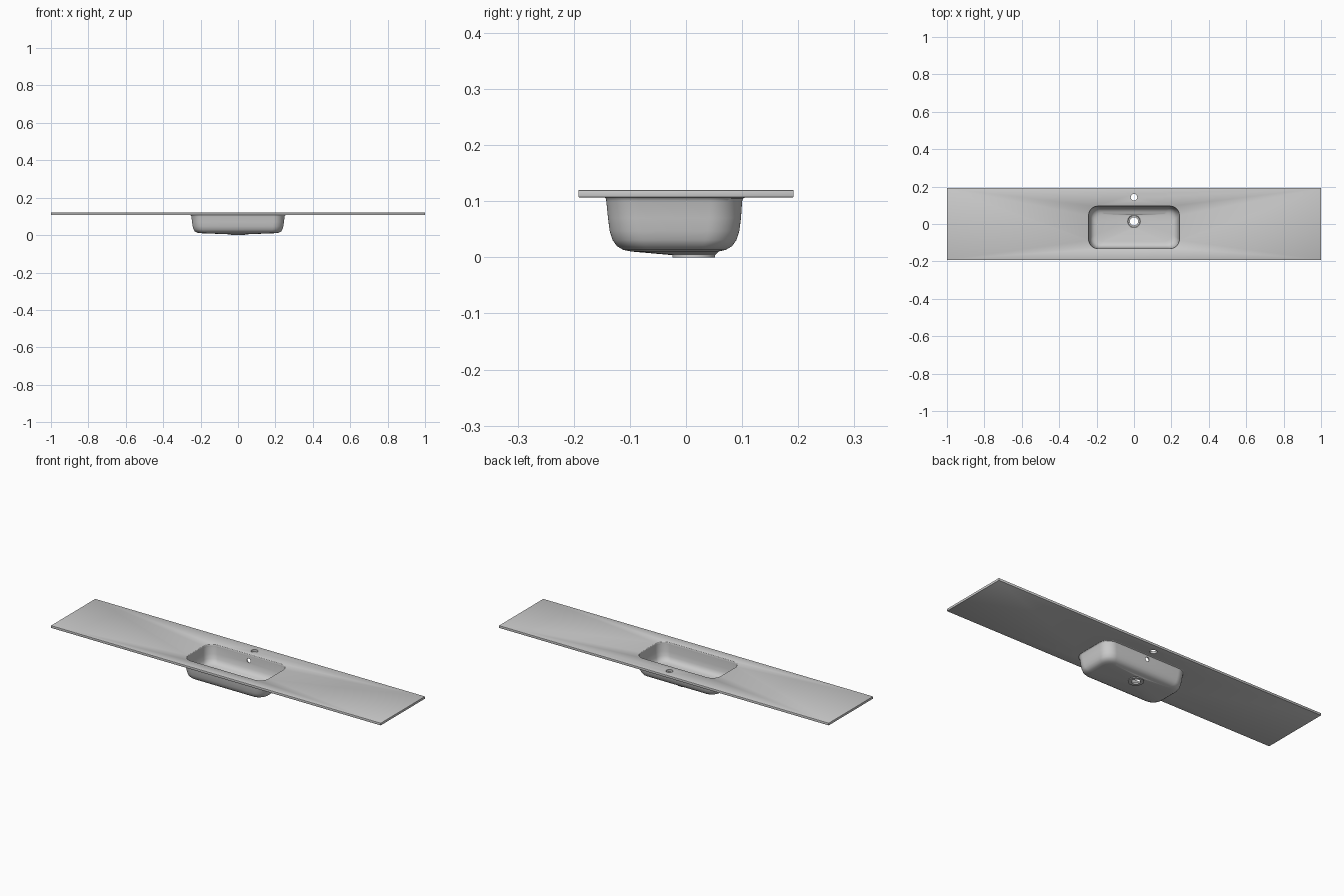
import bpy, bmesh, math
from math import radians, sin, cos, pi

if "Cube" in bpy.data.objects:
    bpy.data.objects.remove(bpy.data.objects["Cube"])

SEG = 14  # segments per rounded corner


def ring_points(hx, y0, y1, r, z):
    """Rounded rectangle outline at height z."""
    pts = []
    for i, (sx, sy) in enumerate(((1, 1), (-1, 1), (-1, -1), (1, -1))):
        cx = sx * (hx - r)
        cy = y1 - r if sy > 0 else y0 + r
        for k in range(SEG + 1):
            a = i * pi / 2 + k / SEG * pi / 2
            pts.append((cx + r * cos(a), cy + r * sin(a), z))
    return pts


def circle(r, z, y):
    return (r, y - r, y + r, r, z)


def loft(name, rings, closed=False):
    """Skin a stack of rounded outlines; closed joins last ring to first."""
    bm = bmesh.new()
    loops = [[bm.verts.new(p) for p in ring_points(*r)] for r in rings]
    n = len(loops[0])
    pairs = list(zip(loops, loops[1:]))
    if closed:
        pairs.append((loops[-1], loops[0]))
    for a, b in pairs:
        for i in range(n):
            j = (i + 1) % n
            bm.faces.new((a[i], a[j], b[j], b[i]))
    if not closed:
        bm.faces.new(loops[0])
        bm.faces.new(loops[-1])
    bmesh.ops.remove_doubles(bm, verts=bm.verts, dist=1e-5)
    bmesh.ops.recalc_face_normals(bm, faces=bm.faces)
    me = bpy.data.meshes.new(name)
    bm.to_mesh(me)
    bm.free()
    ob = bpy.data.objects.new(name, me)
    bpy.context.collection.objects.link(ob)
    return ob


def activate(ob):
    bpy.ops.object.select_all(action='DESELECT')
    ob.select_set(True)
    bpy.context.view_layer.objects.active = ob


def cut(ob, cutter):
    m = ob.modifiers.new("cut", 'BOOLEAN')
    m.operation = 'DIFFERENCE'
    m.solver = 'EXACT'
    m.object = cutter
    activate(ob)
    bpy.ops.object.modifier_apply(modifier=m.name)
    bpy.data.objects.remove(cutter)


def cylinder(name, r, depth, loc, rot=(0, 0, 0)):
    bpy.ops.mesh.primitive_cylinder_add(vertices=40, radius=r, depth=depth, location=loc, rotation=rot)
    bpy.context.object.name = name
    bpy.context.object.hide_render = True
    return bpy.context.object


# Countertop slab with slightly eased edges
bpy.ops.mesh.primitive_cube_add(size=1, location=(0, 0, 0.1135))
top = bpy.context.object
top.name = "countertop"
top.scale = (2, 0.384, 0.013)
bpy.ops.object.transform_apply(location=True, scale=True)
bev = top.modifiers.new("edge", 'BEVEL')
bev.width, bev.segments = 0.0015, 2
bpy.ops.object.modifier_apply(modifier=bev.name)

# Basin opening with eased lip, and tap hole
opening = loft("opening_cutter", [
    (0.242, -0.131, 0.095, 0.050, 0.100),
    (0.242, -0.131, 0.095, 0.050, 0.117),
    (0.243, -0.132, 0.096, 0.051, 0.119),
    (0.246, -0.135, 0.099, 0.054, 0.121)])
opening.hide_render = True
cut(top, opening)
cut(top, cylinder("tap_cutter", 0.0175, 0.1, (0, 0.143, 0.11)))

# Basin shell: inside going down, drain, then outside going up
DY = 0.014
inner = [
    (0.242, -0.131, 0.095, 0.050, 0.107),
    (0.239, -0.129, 0.092, 0.050, 0.070),
    (0.234, -0.126, 0.087, 0.050, 0.047),
    (0.230, -0.122, 0.082, 0.050, 0.036),
    (0.223, -0.115, 0.074, 0.048, 0.027),
    (0.213, -0.106, 0.064, 0.045, 0.022),
    (0.200, -0.094, 0.054, 0.040, 0.0195),
]
drain = [
    circle(0.034, 0.012, DY), circle(0.031, 0.009, DY),
    circle(0.022, 0.008, DY), circle(0.022, 0.000, DY),
    circle(0.038, 0.000, DY), circle(0.038, 0.004, DY),
]
outer = [
    (0.203, -0.098, 0.058, 0.044, 0.0105),
    (0.220, -0.112, 0.071, 0.048, 0.0135),
    (0.231, -0.123, 0.082, 0.052, 0.020),
    (0.238, -0.131, 0.090, 0.055, 0.031),
    (0.242, -0.136, 0.095, 0.057, 0.047),
    (0.246, -0.139, 0.098, 0.057, 0.070),
    (0.249, -0.142, 0.100, 0.057, 0.100),
    (0.251, -0.143, 0.102, 0.058, 0.105),
    (0.254, -0.145, 0.106, 0.061, 0.107),
]
basin = loft("basin", inner + drain + outer, closed=True)

# Overflow hole through the rear wall
cut(basin, cylinder("overflow_cutter", 0.011, 0.06, (0, 0.098, 0.086), (pi / 2, 0, 0)))

for ob in (top, basin):
    activate(ob)
    bpy.ops.object.shade_smooth_by_angle(angle=radians(35))
